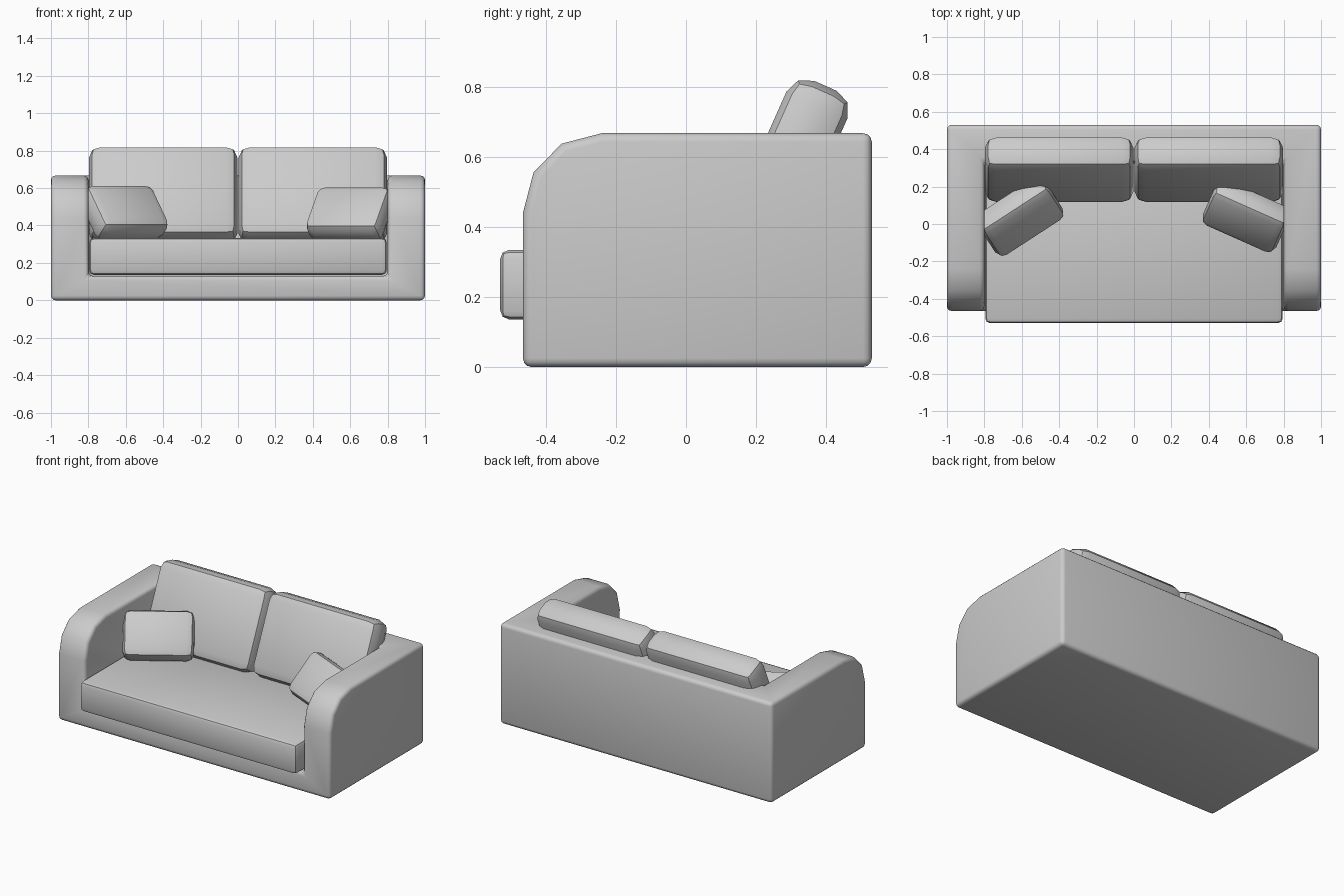
import bpy
from math import radians

if "Cube" in bpy.data.objects:
    bpy.data.objects.remove(bpy.data.objects["Cube"])


def bevel_smooth(ob, width, segments, angle=40):
    bpy.context.view_layer.objects.active = ob
    for o in bpy.context.selected_objects:
        o.select_set(False)
    ob.select_set(True)
    mod = ob.modifiers.new("rounding", "BEVEL")
    mod.width = width
    mod.segments = segments
    mod.limit_method = 'ANGLE'
    mod.angle_limit = radians(30)
    mod.angle_limit = radians(angle)
    bpy.ops.object.modifier_apply(modifier=mod.name)
    bpy.ops.object.shade_smooth_by_angle(angle=radians(35))


def box(name, size, loc, rot=(0, 0, 0)):
    bpy.ops.mesh.primitive_cube_add(size=1)
    ob = bpy.context.object
    ob.name = name
    ob.scale = size
    bpy.ops.object.transform_apply(location=False, rotation=False, scale=True)
    ob.location = loc
    ob.rotation_euler = [radians(a) for a in rot]
    return ob


def extrude_x(name, profile, x0, x1):
    n = len(profile)
    verts = [(x, y, z) for x in (x0, x1) for y, z in profile]
    faces = [tuple(range(n))[::-1], tuple(range(n, 2 * n))]
    faces += [(i, (i + 1) % n, (i + 1) % n + n, i + n) for i in range(n)]
    me = bpy.data.meshes.new(name)
    me.from_pydata(verts, [], faces)
    me.update()
    ob = bpy.data.objects.new(name, me)
    bpy.context.collection.objects.link(ob)
    return ob


# Frame: side profile across the full width, with the seat well cut out
profile = [(-0.465, 0), (0.53, 0), (0.53, 0.667), (-0.24, 0.667),
           (-0.355, 0.637), (-0.435, 0.555), (-0.465, 0.44)]
frame = extrude_x("frame", profile, -1, 1)
well = box("seat_well_cutter", (1.6, 1.33, 1.0), (0, -0.335, 0.63))
cut = frame.modifiers.new("well", "BOOLEAN")
cut.operation = 'DIFFERENCE'
cut.object = well
bpy.context.view_layer.objects.active = frame
bpy.ops.object.modifier_apply(modifier=cut.name)
bpy.data.objects.remove(well)
bevel_smooth(frame, 0.025, 3)

# Seat cushion
seat = box("seat_cushion", (1.59, 0.86, 0.198), (0, -0.10, 0.235))
bevel_smooth(seat, 0.025, 2)

# Pair of leaning back cushions
for side, name in ((-1, "left"), (1, "right")):
    back = box(name + "_back_cushion", (0.795, 0.19, 0.53),
               (side * 0.4, 0.29, 0.56), (-24, 0, 0))
    bevel_smooth(back, 0.06, 2)

# Throw pillows leaning in the corners
for name, loc, turn in (("left_pillow", (-0.61, 0.04, 0.47), 33),
                        ("right_pillow", (0.60, 0.043, 0.462), -24)):
    pillow = box(name, (0.43, 0.14, 0.30), loc, (-41, 0, turn))
    bevel_smooth(pillow, 0.045, 2)
